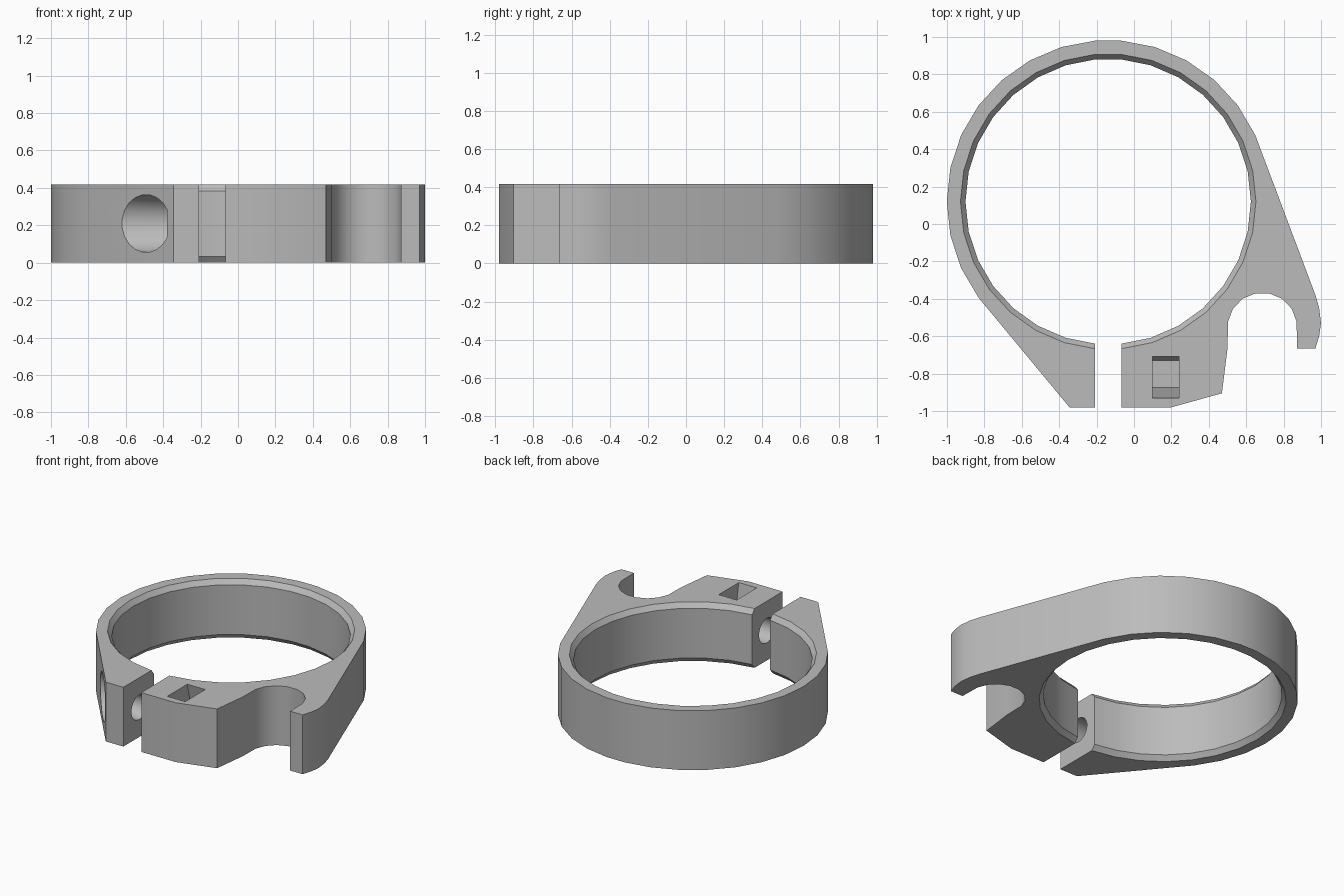
import bpy, bmesh
from math import sin, cos, pi, asin, radians
from mathutils import Matrix

cube = bpy.data.objects.get("Cube")
if cube:
    bpy.data.objects.remove(cube, do_unlink=True)

HEIGHT, CHAMFER = 0.418, 0.034
CX, CY = -0.138, 0.12        # bore centre
OUTER, BORE, BORE_RIM = 0.863, 0.763, 0.79
GAP = 0.07                   # half width of the clamp slit
STEPS = 14                   # facets per half ring
BOLT_Y, BOLT_Z = -0.803, 0.21

grey = bpy.data.materials.new("clamp grey")
grey.use_nodes = True
colour = (0.5, 0.5, 0.5, 1)
grey.diffuse_color = colour
grey.node_tree.nodes["Principled BSDF"].inputs["Base Color"].default_value = colour


def half_ring(radius, side):
    """Points from the back of the ring to the front slit, on side -1 or +1."""
    start = asin(GAP / radius)
    angles = [start + (pi - 2 * start) * i / STEPS for i in range(STEPS + 1)]
    return [(CX + side * radius * sin(a), CY + radius * cos(a)) for a in angles]


def outline(bore):
    """Counter-clockwise clamp profile with the given bore radius."""
    left, right = half_ring(OUTER, -1), half_ring(OUTER, 1)
    left_lug = [(-0.345, -0.98), (CX - GAP, -0.98)]
    right_lug = [(CX + GAP, -0.98), (0.2, -0.98), (0.47, -0.905), (0.5, -0.665)]
    hook_arc = [(0.686 + 0.186 * cos(a), -0.553 + 0.186 * sin(a))
                for a in (radians(170 - 160 * i / 7) for i in range(8))]
    hook_tip = [(0.872, -0.665), (0.97, -0.665), (0.99, -0.6),
                (1.0, -0.53), (0.99, -0.45), (0.97, -0.38)]
    inner = half_ring(bore, -1)[::-1] + half_ring(bore, 1)
    return (right_lug + hook_arc + hook_tip + right[:6][::-1]
            + left[:11] + left_lug + inner)


def make_object(name, bm):
    bmesh.ops.recalc_face_normals(bm, faces=bm.faces)
    mesh = bpy.data.meshes.new(name)
    bm.to_mesh(mesh)
    bm.free()
    mesh.materials.append(grey)
    obj = bpy.data.objects.new(name, mesh)
    bpy.context.collection.objects.link(obj)
    return obj


# Clamp body: stacked profiles, chamfered at both bore rims
bm = bmesh.new()
levels = [(0, BORE_RIM), (CHAMFER, BORE), (HEIGHT - CHAMFER, BORE), (HEIGHT, BORE_RIM)]
loops = [[bm.verts.new((x, y, z)) for x, y in outline(r)] for z, r in levels]
count = len(loops[0])
for low, high in zip(loops, loops[1:]):
    for i in range(count):
        j = (i + 1) % count
        bm.faces.new((low[i], low[j], high[j], high[i]))
bm.faces.new(loops[0][::-1])
bm.faces.new(loops[-1])
clamp = make_object("clamp_body", bm)


def bolt_cutter(name, radius, sides, x0, x1, turn):
    """Prism along the bolt axis, turned by the given angle."""
    bm = bmesh.new()
    bmesh.ops.create_cone(
        bm, cap_ends=True, segments=sides, radius1=radius, radius2=radius, depth=x1 - x0,
        matrix=Matrix.Translation(((x0 + x1) / 2, BOLT_Y, BOLT_Z))
        @ Matrix.Rotation(turn, 4, 'X') @ Matrix.Rotation(pi / 2, 4, 'Y'))
    return make_object(name, bm)


# Nut pocket: hexagon with a corner pointing down, open at the top
nut = bolt_cutter("nut_pocket_cutter", 0.144, 6, 0.1, 0.24, 0)
low_corners = sorted(nut.data.vertices, key=lambda v: v.co.z)
for v in low_corners[6:]:
    side = v.co.y - BOLT_Y
    v.co.z = HEIGHT + (0.1 if abs(side) > 0.01 else 0.2)

cutters = [
    nut,
    bolt_cutter("bolt_hole_cutter", 0.087, 20, -0.6, 0.17, pi / 20),
    bolt_cutter("bolt_head_cutter", 0.155, 20, -1.2, -0.38, pi / 20),
]
bpy.context.view_layer.objects.active = clamp
clamp.select_set(True)
for cutter in cutters:
    mod = clamp.modifiers.new(cutter.name, 'BOOLEAN')
    mod.operation, mod.solver, mod.object = 'DIFFERENCE', 'EXACT', cutter
    bpy.ops.object.modifier_apply(modifier=mod.name)
    bpy.data.objects.remove(cutter, do_unlink=True)

for obj in bpy.context.selected_objects:
    obj.select_set(obj == clamp)
bpy.ops.object.shade_smooth_by_angle(angle=radians(30))
